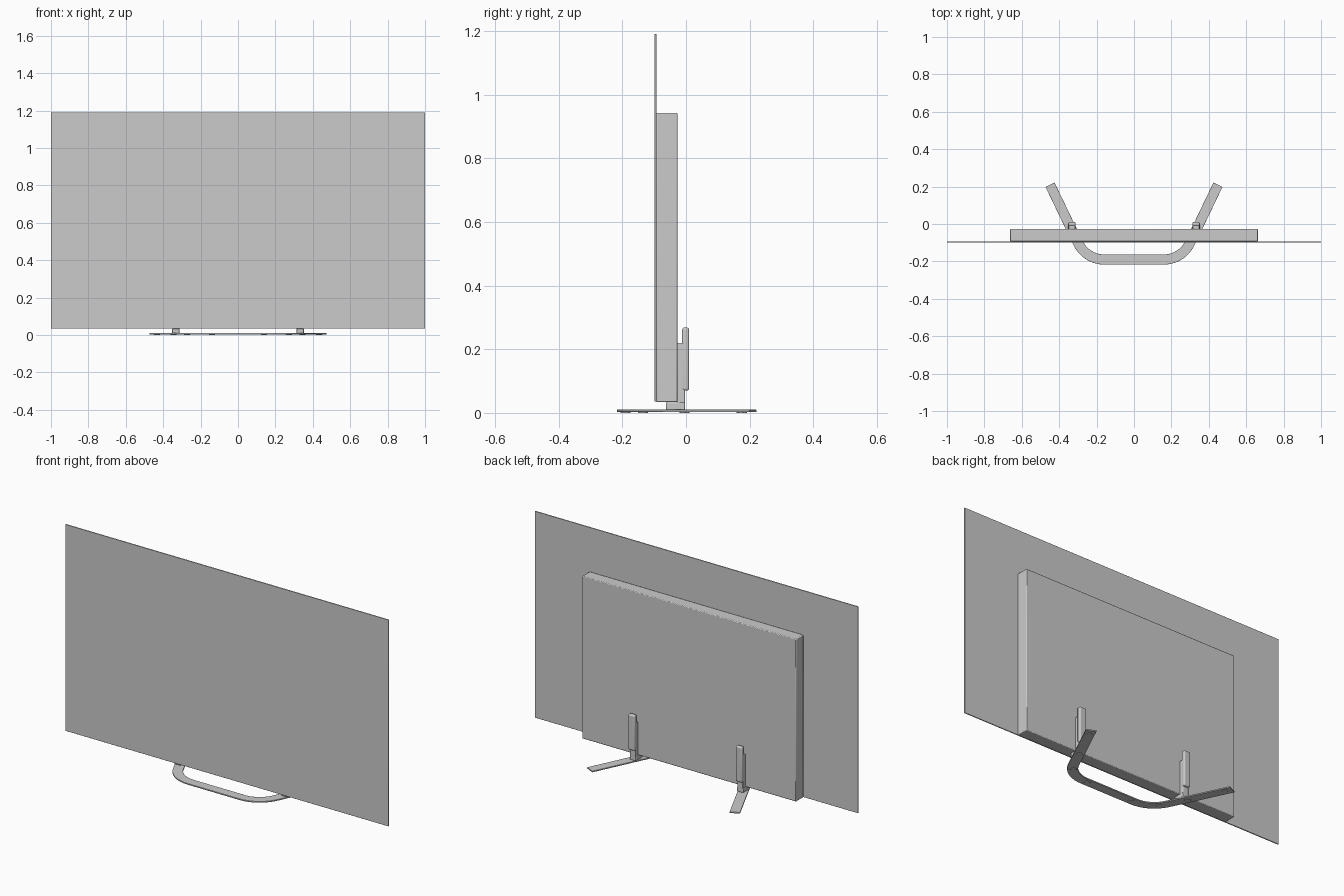
import bpy, bmesh, math
from mathutils import Vector

if "Cube" in bpy.data.objects:
    bpy.data.objects.remove(bpy.data.objects["Cube"])


def finish(obj, bevel=0.0, segs=2):
    if bevel:
        m = obj.modifiers.new("bevel", 'BEVEL')
        m.width = bevel
        m.segments = segs
        m.limit_method = 'ANGLE'
    bpy.ops.object.select_all(action='DESELECT')
    obj.select_set(True)
    bpy.context.view_layer.objects.active = obj
    bpy.ops.object.shade_smooth_by_angle(angle=math.radians(35))
    return obj


def box(name, lo, hi, bevel=0.0, segs=2):
    bpy.ops.mesh.primitive_cube_add(size=1)
    o = bpy.context.object
    o.name = name
    for v in o.data.vertices:
        v.co = [l + (c + 0.5) * (h - l) for l, h, c in zip(lo, hi, v.co)]
    return finish(o, bevel, segs)


def prism(name, outline, z0, z1, bevel):
    bm = bmesh.new()
    f = bm.faces.new([bm.verts.new((x, y, z0)) for x, y in outline])
    r = bmesh.ops.extrude_face_region(bm, geom=[f])
    for v in r['geom']:
        if isinstance(v, bmesh.types.BMVert):
            v.co.z = z1
    bmesh.ops.recalc_face_normals(bm, faces=bm.faces)
    me = bpy.data.meshes.new(name)
    bm.to_mesh(me)
    bm.free()
    o = bpy.data.objects.new(name, me)
    bpy.context.collection.objects.link(o)
    return finish(o, bevel)


# thin display panel and the thicker electronics housing behind it
box("display_panel", (-1, -0.099, 0.035), (1, -0.093, 1.19), 0.001)
box("rear_housing", (-0.662, -0.094, 0.034), (0.662, -0.027, 0.943), 0.004)

# stand base: flat bar bent round two corners
half_w, radius = 0.027, 0.155
end = Vector((0.449, 0.21))
arm = Vector((0.433, 0.90)).normalized()
front_y = -0.19
corner = end - arm * ((end.y - front_y) / arm.y)
turn = math.atan2(arm.y, arm.x)
cx = corner.x - radius * math.tan(turn / 2)
cy = front_y + radius


def side(r):
    n = 14
    pts = [(cx + r * math.sin(turn * i / n), cy - r * math.cos(turn * i / n))
           for i in range(n + 1)]
    off = Vector((arm.y, -arm.x)) * (r - radius)
    return pts + [tuple(end + off)]


def mirrored(pts):
    return [(-x, y) for x, y in reversed(pts)]


outer, inner = side(radius + half_w), side(radius - half_w)
prism("stand_base", mirrored(outer) + outer + list(reversed(inner))
      + list(reversed(mirrored(inner))), 0.003, 0.010, 0.001)

for s, tag in ((-1, "left"), (1, "right")):
    x = s * 0.332
    # neck under the housing, upright post and its rear cover
    box(tag + "_neck", (x - 0.02, -0.063, 0.009), (x + 0.02, -0.003, 0.034), 0.004)
    box(tag + "_post", (x - 0.018, -0.028, 0.009), (x + 0.018, -0.003, 0.22), 0.003)
    box(tag + "_post_cover", (x - 0.02, -0.012, 0.07), (x + 0.02, 0.010, 0.268), 0.007, 4)
    # flat rubber feet
    for i, (px, py) in enumerate(((0.14, -0.19), (0.272, -0.135), (0.345, -0.005), (0.432, 0.175))):
        bpy.ops.mesh.primitive_cylinder_add(vertices=24, radius=0.016, depth=0.0035,
                                            location=(s * px, py, 0.00175))
        bpy.context.object.name = f"{tag}_foot_{i + 1}"
        finish(bpy.context.object)
